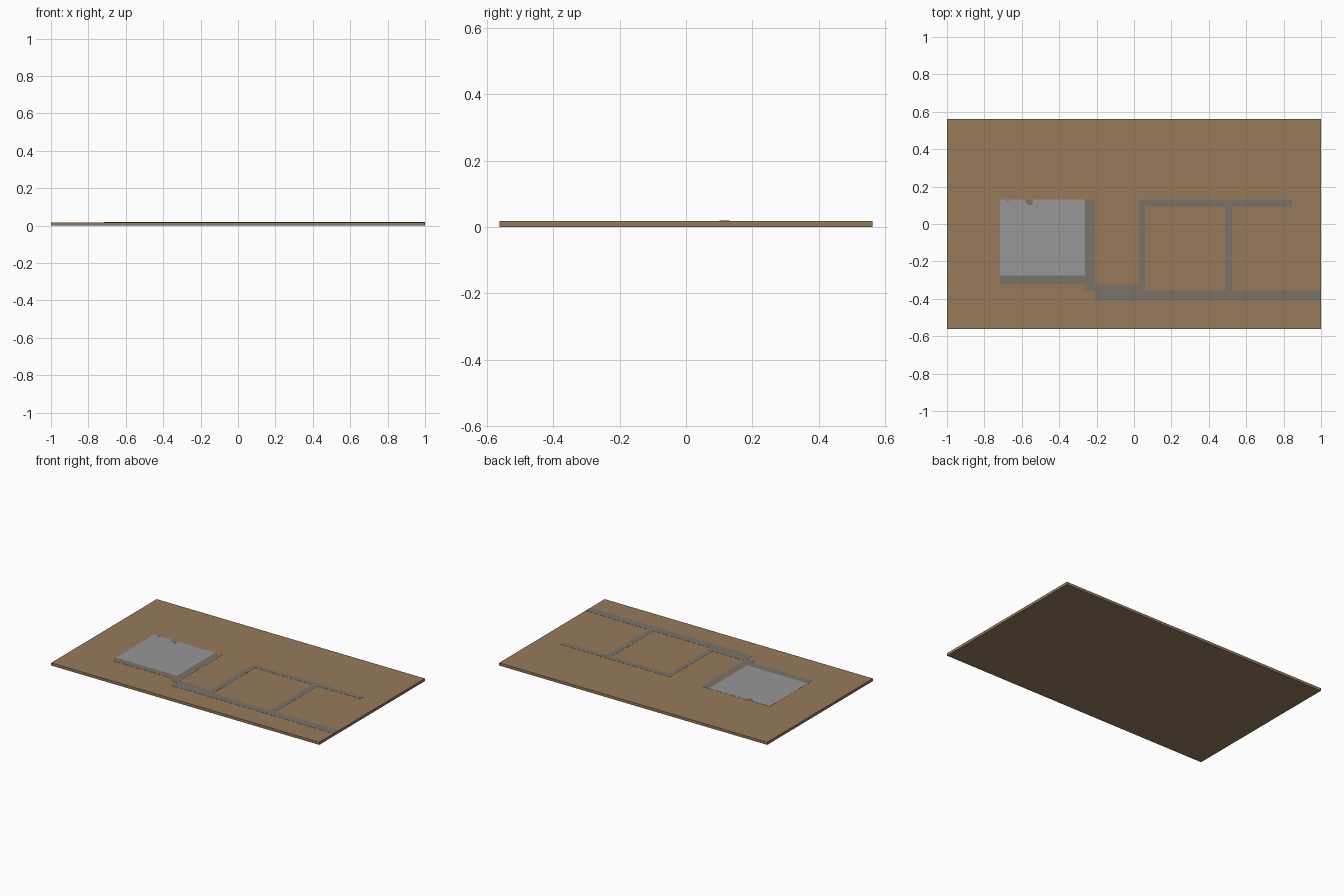
import bpy, bmesh

if "Cube" in bpy.data.objects:
    bpy.data.objects.remove(bpy.data.objects["Cube"])

def material(name, rgb):
    m = bpy.data.materials.new(name)
    m.diffuse_color = (*rgb, 1)
    m.use_nodes = True
    m.node_tree.nodes["Principled BSDF"].inputs["Base Color"].default_value = m.diffuse_color
    return m

earth = material("earth_brown", (0.31, 0.195, 0.103))
asphalt = material("road_grey", (0.195, 0.172, 0.138))
concrete = material("concrete_grey", (0.31, 0.31, 0.31))

TOP = 0.018      # top of the ground board
ROAD = 0.0188    # top of the road plates

def prism(name, points, z0, z1, mat):
    """Extrude a flat outline from z0 up to z1."""
    bm = bmesh.new()
    face = bm.faces.new([bm.verts.new((x, y, z0)) for x, y in points])
    out = bmesh.ops.extrude_face_region(bm, geom=[face])
    for v in out["geom"]:
        if isinstance(v, bmesh.types.BMVert):
            v.co.z = z1
    bmesh.ops.recalc_face_normals(bm, faces=bm.faces)
    mesh = bpy.data.meshes.new(name)
    bm.to_mesh(mesh)
    bm.free()
    mesh.materials.append(mat)
    ob = bpy.data.objects.new(name, mesh)
    bpy.context.collection.objects.link(ob)
    return ob

def plate(name, x0, x1, y0, y1, z0, z1, mat):
    return prism(name, [(x0, y0), (x1, y0), (x1, y1), (x0, y1)], z0, z1, mat)

# Ground board
plate("ground_board", -1, 1, -0.5625, 0.5625, 0, TOP, earth)

# Concrete yard
plate("concrete_yard", -0.717, -0.262, -0.275, 0.131, TOP, ROAD, concrete)

# Roads and paths, abutting without overlap
roads = {
    "yard_front_path": (-0.717, -0.262, -0.323, -0.275),
    "yard_side_path": (-0.262, -0.209, -0.355, 0.131),
    "main_road": (-0.209, 1.0, -0.41, -0.355),
    "main_road_widening": (-0.209, 0.027, -0.323, -0.355),
    "left_cross_path": (0.027, 0.062, -0.355, 0.094),
    "right_cross_path": (0.489, 0.527, -0.355, 0.094),
    "rear_path": (0.027, 0.845, 0.094, 0.131),
}
for name, (x0, x1, y0, y1) in roads.items():
    plate(name, x0, x1, min(y0, y1), max(y0, y1), TOP, ROAD, asphalt)

# Small dark patches at the rear edge of the yard
prism("large_yard_patch", [(-0.579, 0.131), (-0.579, 0.117), (-0.567, 0.101),
                           (-0.542, 0.101), (-0.542, 0.131)], ROAD, ROAD + 0.0004, asphalt)
prism("small_yard_patch", [(-0.685, 0.131), (-0.68, 0.122), (-0.67, 0.122),
                           (-0.667, 0.131)], ROAD, ROAD + 0.0004, asphalt)
